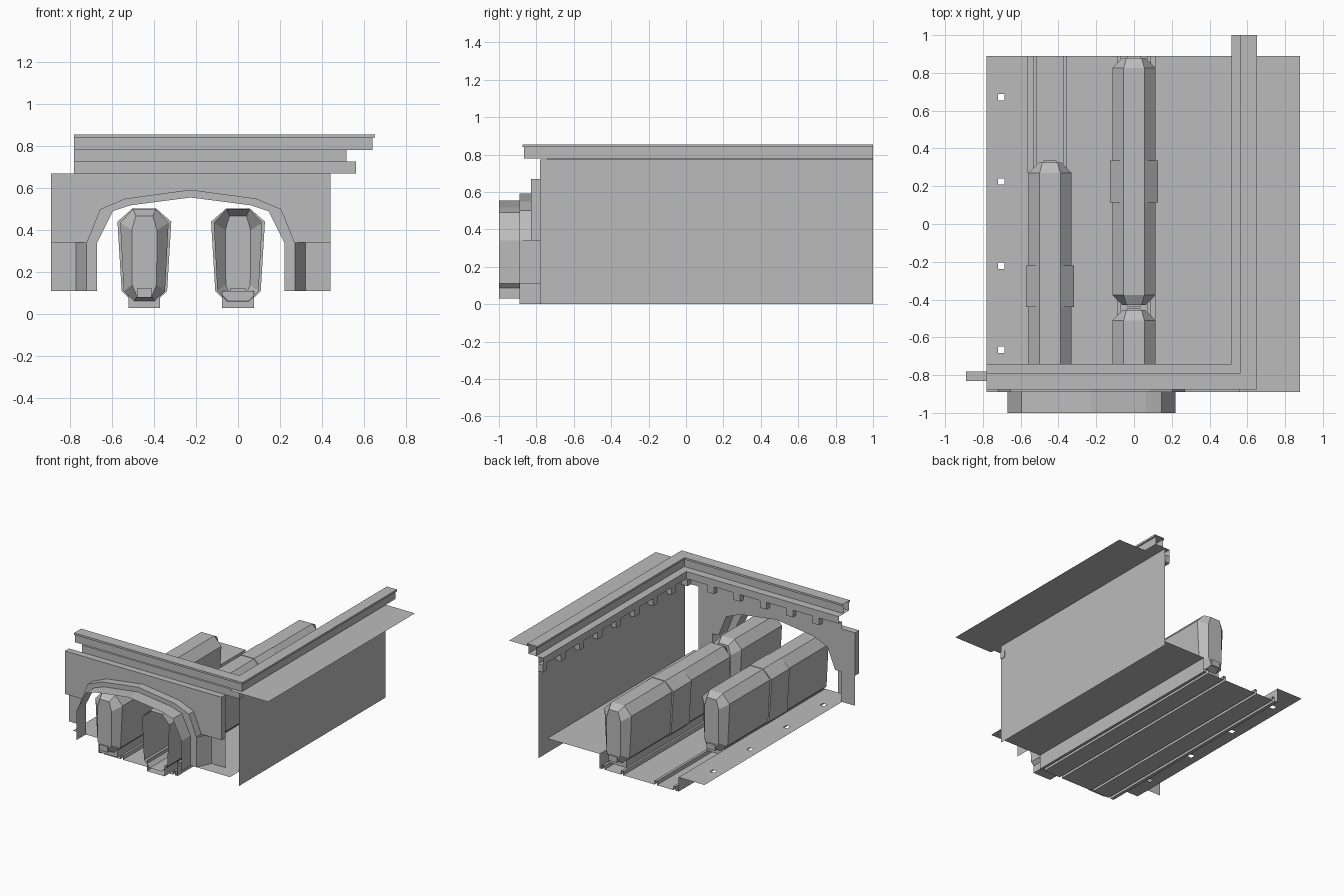
import bpy, bmesh

cube = bpy.data.objects.get("Cube")
if cube:
    bpy.data.objects.remove(cube, do_unlink=True)

grey = bpy.data.materials.new("plain grey")
grey.use_nodes = True
grey.diffuse_color = (0.5, 0.5, 0.5, 1)
grey.node_tree.nodes["Principled BSDF"].inputs["Base Color"].default_value = (0.5, 0.5, 0.5, 1)


def finish(name, bm, solid=False):
    if solid:
        bmesh.ops.recalc_face_normals(bm, faces=bm.faces[:])
    mesh = bpy.data.meshes.new(name)
    bm.to_mesh(mesh)
    bm.free()
    mesh.materials.append(grey)
    obj = bpy.data.objects.new(name, mesh)
    bpy.context.collection.objects.link(obj)
    return obj


def loft(name, rings, closed=False, start=False, end=False):
    """Skin a list of equal rings of 3D points."""
    bm = bmesh.new()
    rows = [[bm.verts.new(p) for p in ring] for ring in rings]
    n = len(rows[0])
    for a, b in zip(rows, rows[1:]):
        for i in range(n if closed else n - 1):
            j = (i + 1) % n
            bm.faces.new((a[i], a[j], b[j], b[i]))
    if start:
        bm.faces.new(rows[0][::-1])
    if end:
        bm.faces.new(rows[-1])
    return finish(name, bm, True)


def along_y(name, profile, y0, y1, **kw):
    return loft(name, [[(x, y, z) for x, z in profile] for y in (y0, y1)], **kw)


def box(name, x0, x1, y0, y1, z0, z1):
    ring = [(x0, z0), (x1, z0), (x1, z1), (x0, z1)]
    return along_y(name, ring, y0, y1, closed=True, start=True, end=True)


def mirrored(half, cx=0.0):
    """Half profile listed outside to centre, reflected about cx."""
    left = [(cx - x, z) for x, z in half]
    right = [(cx + x, z) for x, z in reversed(half) if x > 0]
    return left + right


# Track bed: folded sheet with four raised rails and a raised right platform
TRACKS = (-0.445, 0.0)
FLOOR = 0.11
bed = [(-0.56, FLOOR), (-0.56, 0)]
for cx in TRACKS:
    for rx in (cx - 0.08, cx + 0.08):
        bed += [(rx - 0.01, 0), (rx - 0.01, 0.03), (rx + 0.01, 0.03), (rx + 0.01, 0)]
bed += [(0.11, 0), (0.11, FLOOR), (0.555, FLOOR)]
along_y("track_bed", bed, -0.89, 0.89)

# Left platform with four square holes
xs = [-0.78, -0.72, -0.685, -0.56]
ys = [-0.89]
for k in range(4):
    c = -0.665 + 0.445 * k
    ys += [c - 0.017, c + 0.017]
ys.append(0.89)
bm = bmesh.new()
grid = [[bm.verts.new((x, y, FLOOR)) for x in xs] for y in ys]
for j in range(len(ys) - 1):
    for i in range(3):
        if not (i == 1 and j % 2 == 1):
            bm.faces.new((grid[j][i], grid[j][i + 1], grid[j + 1][i + 1], grid[j + 1][i]))
finish("left_platform", bm)

# Side wall and upper ground plate
loft("side_wall", [[(0.555, y, 0), (0.555, y, 0.775)] for y in (-0.78, 1)])
loft("upper_ground", [[(x, -0.89, 0.775), (x, 0.89, 0.775)] for x in (0.555, 0.88)])


# Ledge and parapet swept around the corner with a mitre
def sweep(name, profile, closed):
    def front(x):
        return -(x + 0.225)
    loft(name, [[(-0.78, front(x), z) for x, z in profile],
                [(x, front(x), z) for x, z in profile],
                [(x, 1, z) for x, z in profile]], closed)


sweep("ledge", [(0.555, 0.67), (0.555, 0.725), (0.515, 0.725), (0.515, 0.78), (0.575, 0.78)], False)
sweep("parapet", [(0.575, 0.78), (0.575, 0.84), (0.565, 0.84), (0.565, 0.855),
                  (0.65, 0.855), (0.65, 0.84), (0.64, 0.84), (0.64, 0.78)], False)
loft("parapet_base", [[(x, y, 0.78) for x, y in line] for line in
                      ([(-0.78, -0.78), (0.555, -0.78), (0.555, 1)],
                       [(-0.78, -0.865), (0.64, -0.865), (0.64, 1)])])

# Small blocks under the ledge
for k in range(6):
    c = -0.585 + 0.2235 * k
    box("front_block", c - 0.028, c + 0.028, -0.78, -0.74, 0.67, 0.725)
for k in range(8):
    c = -0.587 + 0.2235 * k
    box("side_block", 0.515, 0.555, c - 0.029, min(c + 0.029, 1), 0.67, 0.725)

# Tunnel portal: slab with an arched opening, arch ring and projecting hood
CX = -0.225
outer = mirrored([(0.495, 0.34), (0.43, 0.5), (0.31, 0.55), (0, 0.592)], CX)
inner = mirrored([(0.445, 0.34), (0.37, 0.49), (0.285, 0.518), (0, 0.555)], CX)


def with_legs(arch):
    return [(arch[0][0], FLOOR)] + arch + [(arch[-1][0], FLOOR)]


bm = bmesh.new()
slab = [(-0.89, 0.34), (-0.89, 0.67)] + [(CX, 0.67)] + [(0.44, 0.67), (0.44, 0.34)]
outline = slab + outer[::-1]
verts = [bm.verts.new((x, -0.83, z)) for x, z in outline]
face = bm.faces.new(verts)
ext = bmesh.ops.extrude_face_region(bm, geom=[face], use_keep_orig=True)
for v in ext["geom"]:
    if isinstance(v, bmesh.types.BMVert):
        v.co.y = -0.78
bmesh.ops.triangulate(bm, faces=[f for f in bm.faces if len(f.verts) > 4])
finish("portal_slab", bm, True)

along_y("arch_rim", outer, -0.89, -0.83)
loft("arch_ring", [[(x, -0.89, z) for x, z in with_legs(a)] for a in (outer, inner)])
along_y("arch_hood", with_legs(inner), -1, -0.89)

# Splayed portal legs below the slab
for side, edge in ((-1, -0.89), (1, 0.44)):
    plan = [(CX + side * 0.495, -0.89), (CX + side * 0.545, -0.78), (edge, -0.78)]
    loft("portal_leg", [[(x, y, z) for x, y in plan] for z in (FLOOR, 0.34)])

# Train cars with chamfered ends and a wider middle band
BODY = [(0.05, 0.06), (0.098, 0.11), (0.115, 0.435), (0.055, 0.5)]
BAND = [(0.05, 0.055), (0.108, 0.11), (0.128, 0.44), (0.056, 0.503)]
NOSE = [(0.035, 0.085), (0.058, 0.14), (0.06, 0.4), (0.04, 0.468)]


def car(name, cx, mid, cut=None):
    stations = [(-0.655, NOSE), (-0.6, BODY), (-0.11, BODY), (-0.11, BAND),
                (0.11, BAND), (0.11, BODY), (0.6, BODY), (0.655, NOSE)]
    stations = [(mid + d, s) for d, s in stations]
    if cut is not None:
        stations = [(cut, BODY)] + [st for st in stations if st[0] > cut]
    rings = [[(x, y, z) for x, z in mirrored(s, cx)] for y, s in stations]
    loft(name + "_body", rings, True, cut is None, True)
    lo, hi = stations[0][0], stations[-1][0]
    begin = lo if cut is not None else lo + 0.05
    under = [(cx - 0.075, FLOOR), (cx - 0.075, 0.03), (cx + 0.075, 0.03), (cx + 0.075, FLOOR)]
    along_y(name + "_undercarriage", under, begin, hi - 0.05, end=True, start=cut is None)
    ends = [(hi - 0.04, hi + 0.01)]
    if cut is None:
        ends.append((lo - 0.01, lo + 0.04))
    for a, b in ends:
        box(name + "_coupler", cx - 0.035, cx + 0.035, a, b, 0.08, 0.125)


car("left_car", TRACKS[0], -0.33)
car("right_rear_car", TRACKS[1], 0.225)
# The right front car is sliced open at the tunnel mouth
mid_front = -0.455 - 0.655
car("right_front_car", TRACKS[1], mid_front, cut=-1.0)
